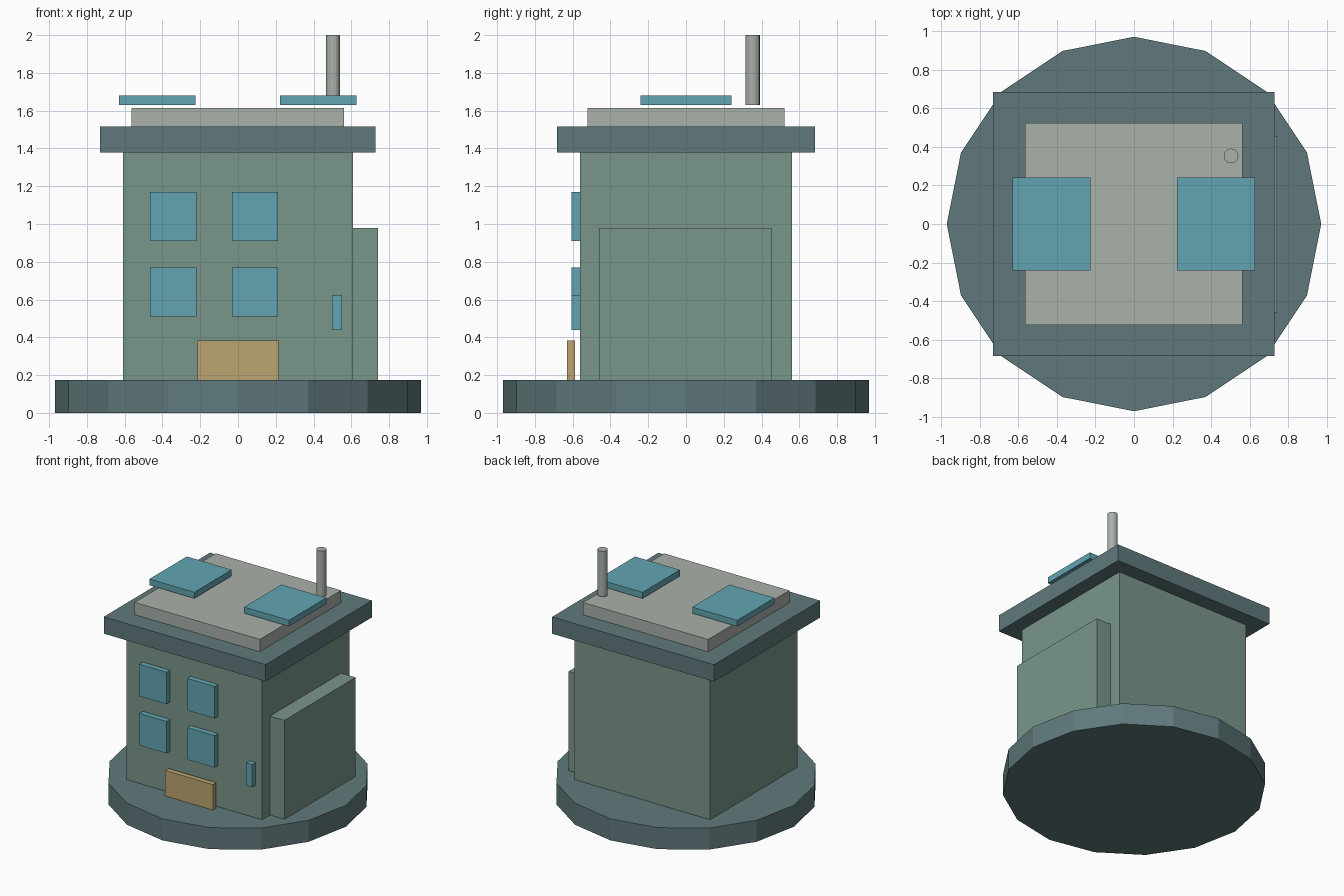
import bpy
import bmesh
from mathutils import Matrix, Vector

cube = bpy.data.objects.get("Cube")
if cube:
    bpy.data.objects.remove(cube, do_unlink=True)


def linear(c):
    c /= 255
    return c / 12.92 if c <= 0.04045 else ((c + 0.055) / 1.055) ** 2.4


def material(name, r, g, b):
    mat = bpy.data.materials.new(name)
    colour = (linear(r), linear(g), linear(b), 1)
    mat.diffuse_color = colour
    mat.use_nodes = True
    bsdf = mat.node_tree.nodes["Principled BSDF"]
    bsdf.inputs["Base Color"].default_value = colour
    return mat


slate = material("slate", 96, 121, 124)
sage = material("sage green", 122, 150, 138)
stone = material("pale stone", 170, 177, 170)
glass = material("teal glass", 98, 165, 178)
wood = material("tan wood", 188, 165, 114)


def finish(name, bm, mat):
    mesh = bpy.data.meshes.new(name)
    bm.to_mesh(mesh)
    bm.free()
    mesh.materials.append(mat)
    obj = bpy.data.objects.new(name, mesh)
    bpy.context.collection.objects.link(obj)
    return obj


def box(name, mat, x, y, z):
    """Box from its (low, high) extent on each axis."""
    low, high = map(Vector, zip(x, y, z))
    bm = bmesh.new()
    place = Matrix.Translation((low + high) / 2) @ Matrix.Diagonal((*(high - low), 1))
    bmesh.ops.create_cube(bm, size=1, matrix=place)
    return finish(name, bm, mat)


def cylinder(name, mat, radius, sides, x, y, z):
    bm = bmesh.new()
    bmesh.ops.create_cone(
        bm, cap_ends=True, segments=sides, radius1=radius, radius2=radius,
        depth=z[1] - z[0], matrix=Matrix.Translation((x, y, sum(z) / 2)))
    return finish(name, bm, mat)


# Plinth, walls and side annex
cylinder("round_base", slate, 0.97, 16, 0, 0, (0, 0.175))
box("main_walls", sage, (-0.61, 0.61), (-0.56, 0.56), (0.175, 1.38))
box("side_annex", sage, (0.6, 0.74), (-0.46, 0.455), (0.175, 0.98))

# Roof slab, raised deck and the panels just above it
box("roof_slab", slate, (-0.73, 0.727), (-0.683, 0.683), (1.378, 1.515))
box("roof_deck", stone, (-0.565, 0.562), (-0.522, 0.522), (1.515, 1.615))
for side, x in (("right", -0.427), ("left", 0.425)):
    box("roof_panel_" + side, glass, (x - 0.202, x + 0.202), (-0.24, 0.24), (1.63, 1.68))
cylinder("chimney_pipe", stone, 0.038, 16, 0.503, 0.353, (1.63, 2))

# Front windows in two rows, narrow side light and door
for row, z in (("lower", 0.64), ("upper", 1.04)):
    for side, x in (("right", -0.343), ("left", 0.09)):
        box(f"{row}_window_{side}", glass,
            (x - 0.123, x + 0.123), (-0.605, -0.56), (z - 0.13, z + 0.13))
box("narrow_window", glass, (0.497, 0.55), (-0.605, -0.56), (0.44, 0.625))
box("front_door", wood, (-0.215, 0.215), (-0.63, -0.587), (0.175, 0.382))
